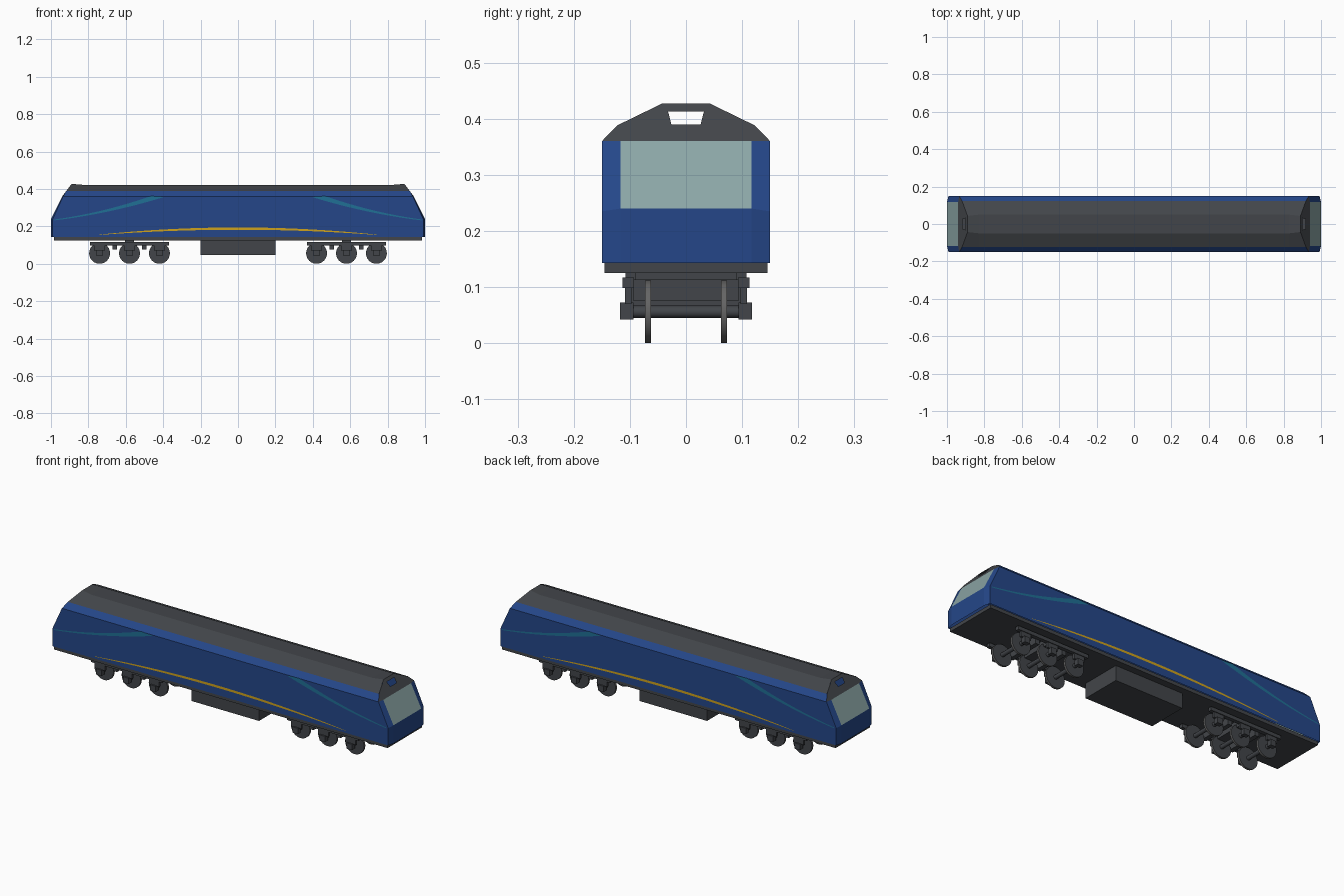
import bpy, bmesh, math

if "Cube" in bpy.data.objects:
    bpy.data.objects.remove(bpy.data.objects["Cube"])

def mat(name, rgb):
    m = bpy.data.materials.new(name)
    m.diffuse_color = (*rgb, 1)
    m.use_nodes = True
    m.node_tree.nodes["Principled BSDF"].inputs["Base Color"].default_value = m.diffuse_color
    return m

BLUE = mat("deep blue", (0.018, 0.062, 0.25))
GREY = mat("dark grey", (0.055, 0.06, 0.068))
GLASS = mat("pale glass", (0.26, 0.38, 0.38))
CYAN = mat("teal stripe", (0.014, 0.16, 0.30))
GOLD = mat("yellow stripe", (0.62, 0.36, 0.012))
STEEL = mat("wheel steel", (0.13, 0.13, 0.13))

def finish(bm, name, mats, recalc=True):
    bmesh.ops.remove_doubles(bm, verts=bm.verts, dist=1e-5)
    if recalc:
        bmesh.ops.recalc_face_normals(bm, faces=bm.faces)
    me = bpy.data.meshes.new(name)
    bm.to_mesh(me)
    bm.free()
    for m in mats:
        me.materials.append(m)
    ob = bpy.data.objects.new(name, me)
    bpy.context.collection.objects.link(ob)
    return ob

def box(name, x, y, z, m):
    bm = bmesh.new()
    bmesh.ops.create_cube(bm, size=1)
    for v in bm.verts:
        v.co = [r[0] + (c + 0.5) * (r[1] - r[0]) for c, r in zip(v.co, (x, y, z))]
    return finish(bm, name, [m])

# body shell: half section (y, z) with the end position x of each level
LEVELS = [(0.15, 0.143, 0.992), (0.15, 0.235, 0.992), (0.15, 0.36, 0.935),
          (0.123, 0.388, 0.919), (0.043, 0.427, 0.89)]
INNER = [(0.117, 0.143, 1.0), (0.117, 0.24, 1.0), (0.117, 0.36, 0.94)]

def end_x(z):
    return 0.94 - (z - 0.36) * 0.05 / 0.067

bm = bmesh.new()
def face(pts, mi):
    f = bm.faces.new([bm.verts.new(p) for p in pts])
    f.material_index = mi

def row(y, z, x, s):
    # the roof top sits slightly lower between its raised ends
    low = z > 0.42
    my, mz = (0.05, 0.422) if low else (y, z)
    return [(-x, s * y, z), (-0.83, s * my, mz), (0.83, s * my, mz), (x, s * y, z)]

def strip(a, b, mi):
    for i in range(3):
        face([a[i], a[i + 1], b[i + 1], b[i]], mi)

for s in (-1, 1):
    rows = [row(*l, s) for l in LEVELS]
    for i in range(4):
        strip(rows[i], rows[i + 1], 1 if i == 3 else 0)
    for e in (-1, 1):
        # angled corner pillars
        for i in range(2):
            q = [INNER[i], LEVELS[i], LEVELS[i + 1], INNER[i + 1]]
            face([(e * x, s * y, z) for y, z, x in q], 0)
        # upper end panel with its open lamp recess
        half = [(0, 0.36), (0.117, 0.36), (0.15, 0.36), (0.123, 0.388), (0.043, 0.427),
                (0, 0.427), (0, 0.413), (0.032, 0.413), (0.026, 0.39), (0, 0.39)]
        face([(e * (0.935 if y == 0.15 else end_x(z)), s * y, z) for y, z in half], 1)
strip(row(*LEVELS[4], -1), row(*LEVELS[4], 1), 1)
# nose panel and windscreen
for e in (-1, 1):
    for i in range(2):
        (y0, z0, x0), (y1, z1, x1) = INNER[i], INNER[i + 1]
        face([(e * x0, -y0, z0), (e * x0, y0, z0), (e * x1, y1, z1), (e * x1, -y1, z1)],
             2 if i else 0)
finish(bm, "body_shell", [BLUE, GREY, GLASS])

# thin painted stripes on both sides, given as lower and upper curves
def stripe(name, lower, upper, m):
    bm = bmesh.new()
    for s in (-1, 1):
        a = [bm.verts.new((x, s * 0.1512, z)) for x, z in lower]
        b = [bm.verts.new((x, s * 0.1512, z)) for x, z in upper]
        for i in range(len(a) - 1):
            q = [a[i], a[i + 1], b[i + 1], b[i]]
            bm.faces.new(q if s < 0 else q[::-1])
    bmesh.ops.recalc_face_normals(bm, faces=bm.faces)
    for f in bm.faces:
        if f.normal.y * f.calc_center_median().y < 0:
            f.normal_flip()
    finish(bm, name, [m], recalc=False)

xs = [-0.74 + 1.48 * i / 24 for i in range(25)]
arc = lambda x: 0.155 + 0.033 * (1 - (x / 0.74) ** 2)
half_w = lambda x: 0.0008 + 0.0055 * (1 - (x / 0.74) ** 2)
stripe("lower_stripe", [(x, arc(x) - half_w(x)) for x in xs],
       [(x, arc(x) + half_w(x)) for x in xs], GOLD)

for e, side in ((-1, "left"), (1, "right")):
    lo, up = [], []
    for i in range(13):
        t = i / 12
        z = 0.233 + 0.07 * t + 0.055 * t * t
        lo.append((e * (0.98 - 0.585 * t), z - 0.001))
        up.append((e * (0.98 - 0.515 * t), z + 0.004))
    stripe(side + "_swoosh", lo, up, CYAN)

# underframe and tank
box("underframe", (-0.985, 0.985), (-0.145, 0.145), (0.125, 0.1435), GREY)
box("under_tank", (-0.2, 0.2), (-0.108, 0.108), (0.046, 0.126), GREY)

def cylinder(name, x, y, z, r, depth, seg, mats):
    bm = bmesh.new()
    bmesh.ops.create_cone(bm, cap_ends=True, segments=seg, radius1=r, radius2=r, depth=depth)
    for v in bm.verts:
        v.co = (v.co.x + x, v.co.z + y, v.co.y + z)
    bmesh.ops.recalc_face_normals(bm, faces=bm.faces)
    for f in bm.faces:
        f.smooth = abs(f.normal.y) < 0.5
        f.material_index = 1 if f.smooth and len(mats) > 1 else 0
    ob = finish(bm, name, mats)
    ob.data.set_sharp_from_angle(angle=math.radians(40))
    return ob

# three-axle bogies
for e, side in ((-1, "left"), (1, "right")):
    cx = 0.58 * e
    box(side + "_bogie_pivot", (cx - 0.025, cx + 0.025), (-0.09, 0.09), (0.09, 0.126), GREY)
    for s in (-1, 1):
        y = sorted((s * 0.093, s * 0.113))
        box(side + "_bogie_side_beam", (cx - 0.21, cx + 0.21), y, (0.098, 0.117), GREY)
    for dx in (-0.08, 0.08):
        box(side + "_bogie_cross_beam", (cx + dx - 0.012, cx + dx + 0.012),
            (-0.094, 0.094), (0.075, 0.114), GREY)
    for ax in (cx - 0.16, cx, cx + 0.16):
        cylinder(side + "_axle", ax, 0, 0.056, 0.011, 0.2, 12, [GREY])
        for s in (-1, 1):
            cylinder(side + "_wheel", ax, s * 0.068, 0.056, 0.056, 0.011, 24, [GREY, STEEL])
            y = sorted((s * 0.094, s * 0.118))
            box(side + "_axle_box", (ax - 0.016, ax + 0.016), y, (0.042, 0.073), GREY)
            y = sorted((s * 0.097, s * 0.109))
            box(side + "_axle_guide", (ax - 0.03, ax + 0.03), y, (0.07, 0.1), GREY)
